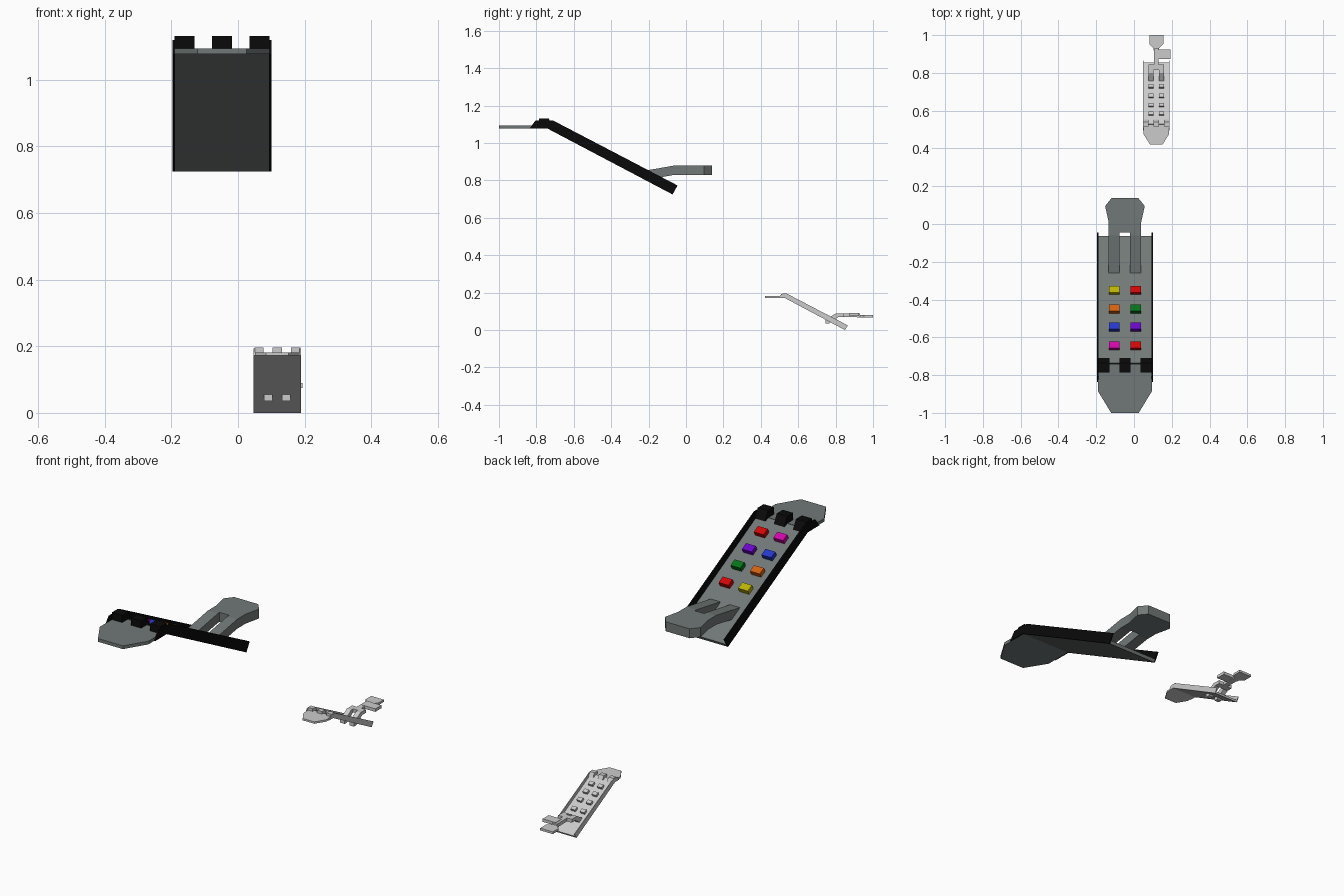
import bpy, bmesh, math
from mathutils import Vector

cube = bpy.data.objects.get("Cube")
if cube:
    bpy.data.objects.remove(cube, do_unlink=True)


def material(name, r, g, b):
    m = bpy.data.materials.new(name)
    m.use_nodes = True
    m.diffuse_color = (r, g, b, 1)
    m.node_tree.nodes["Principled BSDF"].inputs["Base Color"].default_value = (r, g, b, 1)
    return m


GREY = material("slate grey", 0.165, 0.19, 0.185)
BLACK = material("black", 0.003, 0.003, 0.003)
LIGHT = material("light grey", 0.6, 0.6, 0.6)
RED = material("red", 0.65, 0.002, 0.002)
MAGENTA = material("magenta", 0.65, 0.002, 0.4)
PURPLE = material("purple", 0.15, 0.002, 0.6)
BLUE = material("blue", 0.02, 0.04, 0.6)
GREEN = material("green", 0.002, 0.17, 0.01)
ORANGE = material("orange", 0.65, 0.12, 0.005)
YELLOW = material("yellow", 0.5, 0.45, 0.002)


def extrude(name, base, offset, mat):
    """Solid made by extruding a flat polygon along an offset."""
    bm = bmesh.new()
    face = bm.faces.new([bm.verts.new(p) for p in base])
    out = bmesh.ops.extrude_face_region(bm, geom=[face])
    moved = [v for v in out["geom"] if isinstance(v, bmesh.types.BMVert)]
    bmesh.ops.translate(bm, verts=moved, vec=offset)
    bmesh.ops.recalc_face_normals(bm, faces=bm.faces)
    mesh = bpy.data.meshes.new(name)
    bm.to_mesh(mesh)
    bm.free()
    mesh.materials.append(mat)
    obj = bpy.data.objects.new(name, mesh)
    bpy.context.collection.objects.link(obj)
    return obj


def side_prism(name, profile, x0, x1, mat):
    return extrude(name, [(x0, y, z) for y, z in profile], (x1 - x0, 0, 0), mat)


def plan_prism(name, outline, z0, z1, mat):
    return extrude(name, [(x, y, z0) for x, y in outline], (0, 0, z1 - z0), mat)


def mirrored(half, cx):
    """Closed outline from half-width / y pairs."""
    return [(cx + w, y) for w, y in half] + [(cx - w, y) for w, y in reversed(half)]


def sloped_tray(tag, cx, half, knee, foot, t, rail, wall, lip, body, trim):
    """Sloped slab with a flat front lip and thin side rails."""
    knee, foot = Vector(knee), Vector(foot)
    along = (foot - knee).normalized()
    normal = Vector((-along.y, along.x))
    bend = Vector((knee.x + t * math.tan(math.atan2(-along.y, along.x) / 2), knee.y + t))
    side_prism(tag + "_slab", [knee, foot, foot + normal * t, bend], cx - half + wall, cx + half - wall, body)
    plan_prism(tag + "_front_lip", mirrored(lip + [(half - wall, knee.x)], cx), knee.y, knee.y + t, body)
    for name, x in (("right", cx - half), ("left", cx + half - wall)):
        side_prism(f"{tag}_{name}_rail", rail, x, x + wall, trim)
    return knee, along, normal


def keys(tag, frame, t, rows, columns, width, length, height, colours):
    """Rows of small blocks standing square to the slope."""
    knee, along, normal = frame
    for r, y in enumerate(rows):
        for c, x in enumerate(columns):
            base_y = y - normal.x * height / 2
            mid = knee + along * ((base_y - normal.x * t - knee.x) / along.x) + normal * t
            a, b = mid - along * length / 2, mid + along * length / 2
            profile = [a, b, b + normal * height, a + normal * height]
            side_prism(f"{tag}_key_{r + 1}_{c + 1}", profile, x - width / 2, x + width / 2, colours[r][c])


def blocks(tag, centres, width, profile, mat):
    for i, x in enumerate(centres):
        side_prism(f"{tag}_top_block_{i + 1}", profile, x - width / 2, x + width / 2, mat)


# Large tray
CX = -0.048
rail = [(-0.837, 1.077), (-0.805, 1.12), (-0.71, 1.12), (-0.045, 0.773), (-0.072, 0.725), (-0.74, 1.077)]
frame = sloped_tray("large", CX, 0.148, (-0.74, 1.077), (-0.072, 0.725), 0.017, rail, 0.007,
                    [(0.073, -1.0), (0.143, -0.885)], GREY, BLACK)
keys("large", frame, 0.017, (-0.35, -0.45, -0.545, -0.645), (CX - 0.057, CX + 0.057), 0.057, 0.039, 0.025,
     [(YELLOW, RED), (ORANGE, GREEN), (BLUE, PURPLE), (MAGENTA, RED)])
blocks("large", (CX - 0.112, CX, CX + 0.112), 0.06,
       [(-0.785, 1.085), (-0.785, 1.132), (-0.735, 1.132), (-0.71, 1.085)], BLACK)

# Large handle: two sloping legs joined to a flared grip
for name, x in (("right", CX - 0.057), ("left", CX + 0.057)):
    side_prism(f"large_handle_{name}_leg",
               [(-0.26, 0.845), (-0.06, 0.88), (-0.045, 0.88), (-0.045, 0.83), (-0.06, 0.83), (-0.2, 0.806)],
               x - 0.029, x + 0.029, GREY)
plan_prism("large_handle_grip",
           mirrored([(0.086, -0.045), (0.086, 0.01), (0.105, 0.095), (0.07, 0.138)], CX), 0.83, 0.88, GREY)

# Small tray
SX = 0.118
rail = [(0.494, 0.172), (0.51, 0.193), (0.542, 0.193), (0.865, 0.025), (0.85, 0.0), (0.527, 0.172)]
frame = sloped_tray("small", SX, 0.071, (0.527, 0.172), (0.85, 0.0), 0.01, rail, 0.004,
                    [(0.034, 0.422), (0.067, 0.475)], LIGHT, LIGHT)
keys("small", frame, 0.01, (0.73, 0.678, 0.63, 0.585), (SX - 0.027, SX + 0.027), 0.026, 0.02, 0.013,
     [(LIGHT, LIGHT)] * 4)
blocks("small", (SX - 0.055, SX, SX + 0.055), 0.028,
       [(0.515, 0.175), (0.515, 0.196), (0.54, 0.196), (0.552, 0.175)], LIGHT)

# Small handle: legs through the slab, crossbar, side tab and flat paddle
for name, x in (("right", SX - 0.027), ("left", SX + 0.027)):
    side_prism(f"small_handle_{name}_leg",
               [(0.745, 0.055), (0.745, 0.035), (0.765, 0.035), (0.815, 0.07), (0.845, 0.07), (0.845, 0.088), (0.8, 0.088)],
               x - 0.013, x + 0.013, LIGHT)
plan_prism("small_handle_crossbar", mirrored([(0.04, 0.815), (0.04, 0.845)], SX), 0.07, 0.088, LIGHT)
plan_prism("small_handle_stem", mirrored([(0.013, 0.84), (0.013, 0.93)], SX), 0.07, 0.088, LIGHT)
plan_prism("small_handle_side_tab", [(SX, 0.873), (0.194, 0.873), (0.194, 0.924), (SX, 0.924)], 0.074, 0.09, LIGHT)
plan_prism("small_handle_paddle",
           mirrored([(0.013, 0.915), (0.015, 0.93), (0.037, 0.953), (0.037, 1.0)], SX), 0.068, 0.08, LIGHT)
